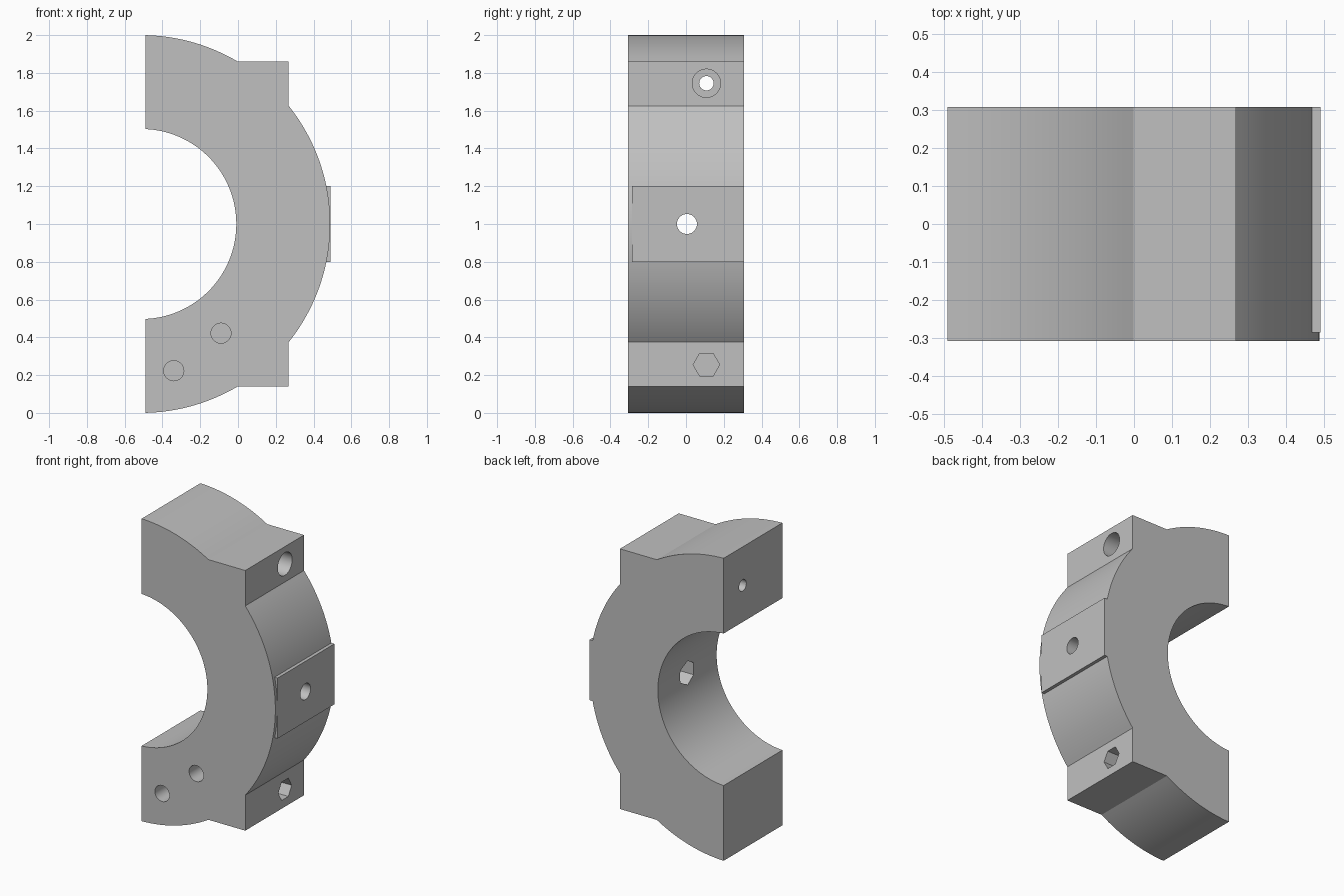
import bpy, bmesh
from math import pi, sin, cos, acos, asin, radians
from mathutils import Matrix, Vector

old = bpy.data.objects.get("Cube")
if old:
    bpy.data.objects.remove(old, do_unlink=True)

HALF = 0.307           # half thickness along y
CX, CZ = -0.512, 1.0   # ring axis
R_OUT, R_IN = 1.0, 0.503
X_CUT = -0.49          # flat mating face
LUG_X, LUG_Z = 0.268, 0.86

grey = bpy.data.materials.new("plain grey")
grey.use_nodes = True
grey.diffuse_color = (0.53, 0.53, 0.53, 1)
grey.node_tree.nodes["Principled BSDF"].inputs["Base Color"].default_value = (0.53, 0.53, 0.53, 1)


def to_object(name, bm):
    bmesh.ops.recalc_face_normals(bm, faces=bm.faces)
    mesh = bpy.data.meshes.new(name)
    bm.to_mesh(mesh)
    bm.free()
    mesh.materials.append(grey)
    ob = bpy.data.objects.new(name, mesh)
    bpy.context.scene.collection.objects.link(ob)
    return ob


def arc(radius, a0, a1, n):
    return [(CX + radius * cos(a0 + (a1 - a0) * i / n),
             CZ + radius * sin(a0 + (a1 - a0) * i / n)) for i in range(n + 1)]


def bore(name, start, end, radius, sides=40, turn=0.0):
    """Cylinder or prism between two points, used as a cutter."""
    start, end = Vector(start), Vector(end)
    axis = end - start
    bm = bmesh.new()
    bmesh.ops.create_cone(bm, cap_ends=True, segments=sides, radius1=radius,
                          radius2=radius, depth=axis.length)
    spin = Matrix.Rotation(turn, 4, 'Z')
    aim = axis.to_track_quat('Z', 'Y').to_matrix().to_4x4()
    bm.transform(Matrix.Translation((start + end) / 2) @ aim @ spin)
    return to_object(name, bm)


def combine(target, other, operation):
    mod = target.modifiers.new(other.name, 'BOOLEAN')
    mod.operation = operation
    mod.solver = 'EXACT'
    mod.object = other
    bpy.context.view_layer.objects.active = target
    bpy.ops.object.modifier_apply(modifier=mod.name)
    bpy.data.objects.remove(other, do_unlink=True)


# Half ring with a bolting lug at each end
a_end = acos((X_CUT - CX) / R_OUT)
a_lug_top = asin(LUG_Z / R_OUT)
a_lug_side = acos((LUG_X - CX) / R_OUT)
a_in = acos((X_CUT - CX) / R_IN)
profile = arc(R_OUT, a_end, a_lug_top, 16)
profile += [(LUG_X, CZ + LUG_Z)]
profile += arc(R_OUT, a_lug_side, -a_lug_side, 48)
profile += [(LUG_X, CZ - LUG_Z)]
profile += arc(R_OUT, -a_lug_top, -a_end, 16)
profile += arc(R_IN, -a_in, a_in, 72)

bm = bmesh.new()
face = bm.faces.new([bm.verts.new((x, -HALF, z)) for x, z in profile])
ext = bmesh.ops.extrude_face_region(bm, geom=[face])
bmesh.ops.translate(bm, vec=(0, 2 * HALF, 0),
                    verts=[v for v in ext["geom"] if isinstance(v, bmesh.types.BMVert)])
clamp = to_object("half_clamp", bm)

# Flat pad on the outside, stopping short of the front
bm = bmesh.new()
bmesh.ops.create_cube(bm, size=1)
y0, y1 = -0.285, HALF
bm.transform(Matrix.Translation((0.39, (y0 + y1) / 2, CZ)) @ Matrix.Diagonal((0.2, y1 - y0, 0.4, 1)))
combine(clamp, to_object("outer_pad", bm), 'UNION')

# Blind holes in the front face
for x, dz in ((0.24, 0), (-0.09, 0.578), (-0.09, -0.578), (-0.34, 0.777), (-0.34, -0.777)):
    combine(clamp, bore("front_hole", (x, -0.5, CZ + dz), (x, 0.1, CZ + dz), 0.053), 'DIFFERENCE')

# Bolt holes through the lugs: round recess above, hexagonal recess below
for dz, sides, r in ((0.745, 40, 0.075), (-0.745, 6, 0.07)):
    z = CZ + dz
    combine(clamp, bore("bolt_hole", (-0.7, 0.108, z), (0.5, 0.108, z), 0.038), 'DIFFERENCE')
    recess = bore("bolt_recess", (0.04, 0.108, z), (0.5, 0.108, z), r, sides, radians(30))
    # Points of the hexagon lie along y
    if sides == 6:
        ys = [v.co.y for v in recess.data.vertices]
        if max(ys) - min(ys) < 1.9 * r:
            recess.data.transform(Matrix.Translation((0, 0.108, z)) @ Matrix.Rotation(pi / 6, 4, 'X')
                                  @ Matrix.Translation((0, -0.108, -z)))
    combine(clamp, recess, 'DIFFERENCE')

# Radial hole through the pad with a hexagonal recess on the inside
combine(clamp, bore("radial_hole", (-0.2, 0.005, CZ), (0.7, 0.005, CZ), 0.053), 'DIFFERENCE')
pocket = bore("nut_pocket", (-0.2, 0.005, CZ), (0.1, 0.005, CZ), 0.08, 6)
zs = [v.co.z for v in pocket.data.vertices]
if max(zs) - min(zs) < 0.15:
    pocket.data.transform(Matrix.Translation((0, 0.005, CZ)) @ Matrix.Rotation(pi / 6, 4, 'X')
                          @ Matrix.Translation((0, -0.005, -CZ)))
combine(clamp, pocket, 'DIFFERENCE')

# Smooth curved walls, sharp edges
bpy.ops.object.select_all(action='DESELECT')
clamp.select_set(True)
bpy.context.view_layer.objects.active = clamp
bpy.ops.object.shade_smooth_by_angle(angle=radians(20))
